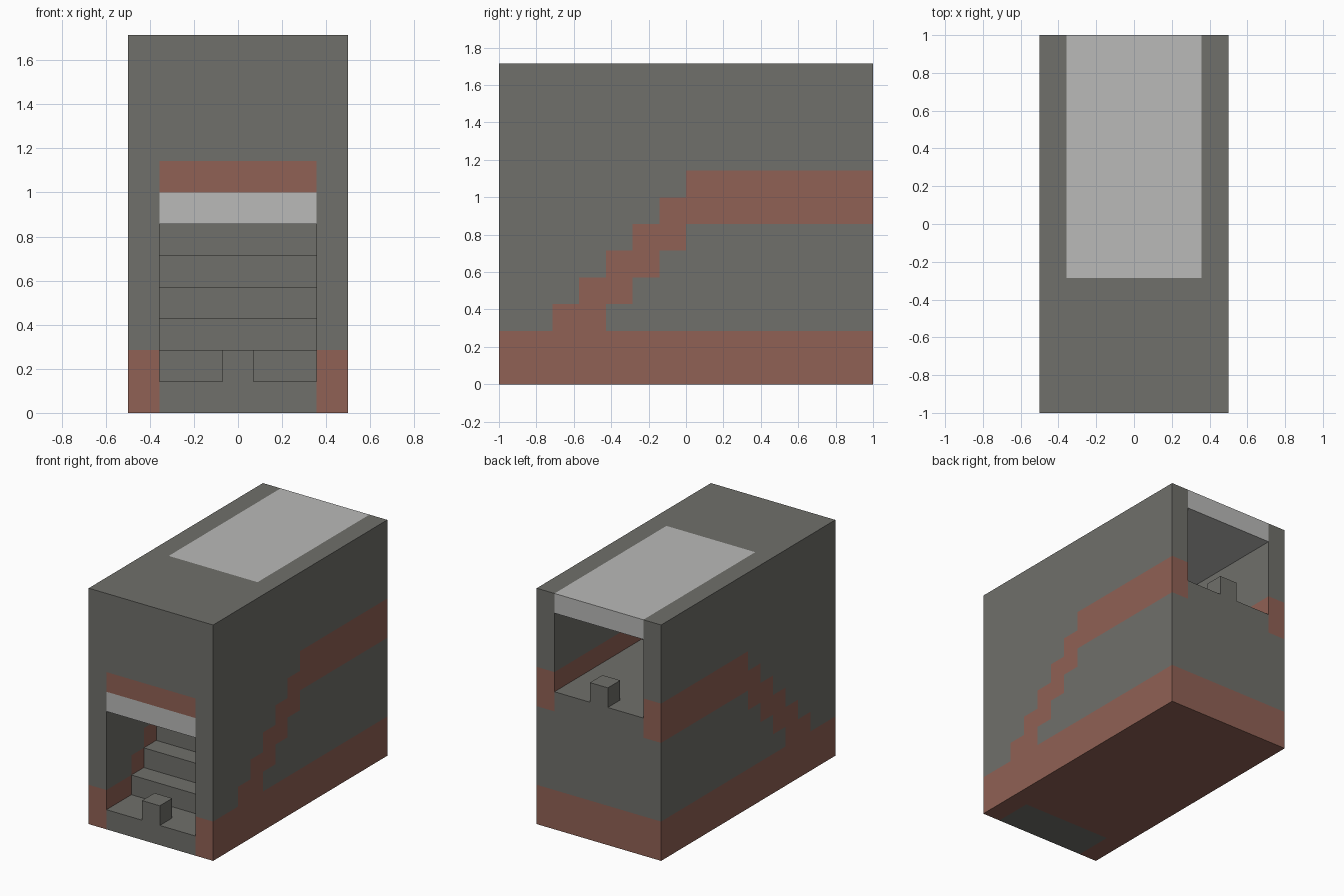
import bpy, bmesh
from math import floor
from mathutils import Vector

if "Cube" in bpy.data.objects:
    bpy.data.objects.remove(bpy.data.objects["Cube"], do_unlink=True)

# One block is the module of the whole design
U = 1 / 7
WIDTH, LENGTH, HEIGHT = 7, 14, 12
ORIGIN = Vector((-WIDTH / 2, -LENGTH / 2, 0))


def material(name, colour):
    m = bpy.data.materials.new(name)
    m.use_nodes = True
    m.diffuse_color = (*colour, 1)
    m.node_tree.nodes["Principled BSDF"].inputs["Base Color"].default_value = (*colour, 1)
    return m


MATERIALS = [material("dark_stone", (0.16, 0.16, 0.145)),
             material("brown_trim", (0.28, 0.12, 0.09)),
             material("pale_ceiling", (0.49, 0.49, 0.48))]
STONE, TRIM, PALE = range(3)


def floor_level(j):
    return 1 if j < 2 else min(j, 7)


def ceiling_level(j):
    return min(max(j, 0) + 6, 11)


def prism(name, profile, x0, x1):
    """Extrude a side profile (y, z in blocks) from x0 to x1."""
    bm = bmesh.new()
    face = bm.faces.new([bm.verts.new((Vector((x0, y, z)) + ORIGIN) * U) for y, z in profile])
    moved = bmesh.ops.extrude_face_region(bm, geom=[face])["geom"]
    bmesh.ops.translate(bm, vec=((x1 - x0) * U, 0, 0),
                        verts=[v for v in moved if isinstance(v, bmesh.types.BMVert)])
    bmesh.ops.recalc_face_normals(bm, faces=bm.faces)
    mesh = bpy.data.meshes.new(name)
    bm.to_mesh(mesh)
    bm.free()
    mesh.materials.append(MATERIALS[STONE])
    obj = bpy.data.objects.new(name, mesh)
    bpy.context.collection.objects.link(obj)
    return obj


def box(name, x0, x1, y0, y1, z0, z1):
    return prism(name, [(y0, z0), (y1, z0), (y1, z1), (y0, z1)], x0, x1)


def block_colour(i, j, k):
    step = floor_level(j)
    if i in (0, WIDTH - 1):                       # side walls: base and stepped band
        return TRIM if k < 2 or step - 1 <= k <= step else STONE
    if k == ceiling_level(j):                     # stepped ceiling slab
        return PALE
    if k < min(2, step - 1) or (j == 0 and k == 7):   # base and front lintel
        return TRIM
    return STONE


# Housing with a stepped tunnel cut through it
housing = box("housing", 0, WIDTH, 0, LENGTH, 0, HEIGHT)
profile = []
for level, run in ((floor_level, range(-1, LENGTH + 1)),
                   (ceiling_level, range(LENGTH, -2, -1))):
    for j in run:
        ends = [(j, level(j)), (j + 1, level(j))]
        for point in ends if level is floor_level else ends[::-1]:
            if point not in profile:
                profile.append(point)
tunnel = prism("tunnel_cutter", profile, 1, WIDTH - 1)
tunnel.hide_render = True
cut = housing.modifiers.new("tunnel", 'BOOLEAN')
cut.operation, cut.solver, cut.object = 'DIFFERENCE', 'EXACT', tunnel
bpy.context.view_layer.update()
result = bpy.data.meshes.new_from_object(
    housing.evaluated_get(bpy.context.evaluated_depsgraph_get()))
housing.modifiers.clear()
housing.data = result
bpy.data.objects.remove(tunnel, do_unlink=True)
result.materials.clear()
for m in MATERIALS:
    result.materials.append(m)

# Slice the housing on the block grid and paint each face by its block
bm = bmesh.new()
bm.from_mesh(result)
for axis, count in enumerate((WIDTH, LENGTH, HEIGHT)):
    normal = Vector((0, 0, 0))
    normal[axis] = 1
    for n in range(1, count):
        bmesh.ops.bisect_plane(bm, geom=bm.verts[:] + bm.edges[:] + bm.faces[:], dist=1e-5,
                               plane_co=(ORIGIN + normal * n) * U, plane_no=normal)
bm.normal_update()
for f in bm.faces:
    inside = f.calc_center_median() / U - ORIGIN - f.normal * 0.5
    f.material_index = block_colour(*(floor(c) for c in inside))
bm.to_mesh(result)
bm.free()

# Low posts at both ends of the passage
box("front_post", 3, 4, 0, 1, 1, 2)
box("back_post", 3, 4, LENGTH - 1, LENGTH, 7, 8)
